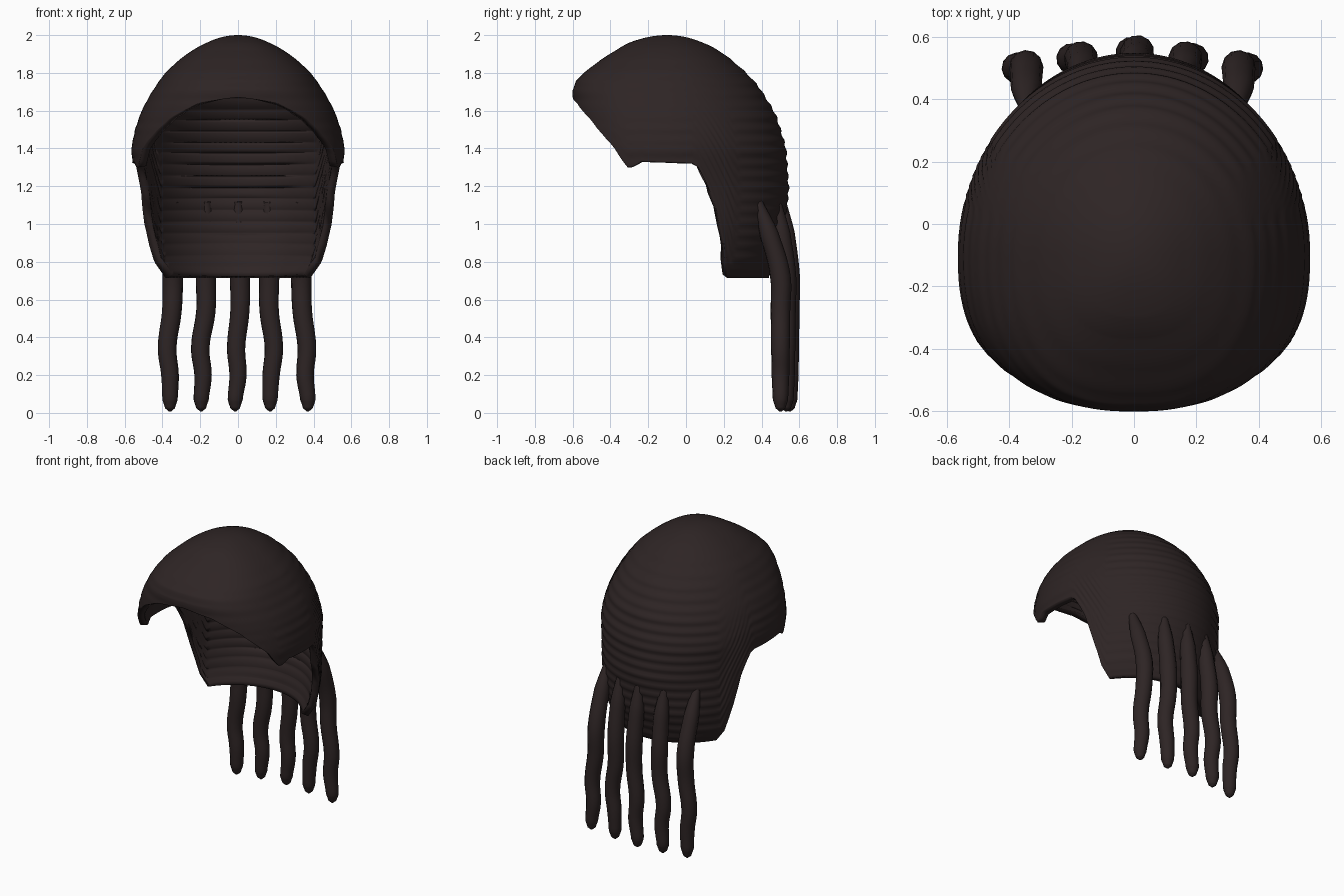
import bpy, bmesh, math

if "Cube" in bpy.data.objects:
    bpy.data.objects.remove(bpy.data.objects["Cube"])

hair = bpy.data.materials.new("dark_brown_hair")
hair.diffuse_color = (0.027, 0.018, 0.018, 1)
hair.use_nodes = True
hair.node_tree.nodes["Principled BSDF"].inputs["Base Color"].default_value = hair.diffuse_color


def lerp(table, v):
    """Piecewise linear lookup in (key, value) pairs with rising keys."""
    if v <= table[0][0]:
        return table[0][1]
    for (a, p), (b, q) in zip(table, table[1:]):
        if v <= b:
            return p + (q - p) * (v - a) / (b - a)
    return table[-1][1]


def key(z):
    """Height key that keeps the crown round between table entries."""
    return -math.sqrt(max(0, 2 - z))


def by_height(table):
    return [(key(z), v) for z, v in table]


# Section sizes by height: half width, reach to the front, reach to the back
WIDTH = by_height([(.715, .475), (.8, .53), (1, .555), (1.2, .55), (1.4, .565), (1.5, .545),
                   (1.6, .51), (1.7, .455), (1.8, .385), (1.9, .27), (1.96, .165), (2, 0)])
FRONT = by_height([(1.3, .475), (1.6, .5), (1.71, .5), (1.76, .48), (1.8, .44), (1.855, .37),
                   (1.92, .27), (1.96, .2), (1.985, .12), (2, 0)])
BACK = by_height([(.715, .54), (.93, .615), (1.18, .645), (1.4, .63), (1.58, .575),
                  (1.74, .475), (1.84, .375), (1.91, .285), (1.96, .19), (2, 0)])
# Height of the lower rim by angle from the front
RIM = [(0, 1.67), (20, 1.64), (38, 1.56), (50, 1.475), (59, 1.41), (65, 1.34), (69, 1.30),
       (73, 1.30), (78, 1.33), (104, 1.32), (107, 1.26), (112.5, 1.13), (119, .92),
       (124, .76), (126, .715), (180, .715)]
CY = -0.1


def shell_point(deg, t):
    d = abs(deg)
    rim = lerp(RIM, d)
    z = 2 - (2 - rim) * t ** 1.6
    c, s = math.cos(math.radians(d)), math.sin(math.radians(d))
    p = 2 / 2.5 if c > 0 else 1          # squarer at the front
    reach = lerp(FRONT if c > 0 else BACK, key(z))
    # small combed ridges, strongest at the back
    k = 1 + (.002 + .005 * max(0, -c)) * math.sin(z * 2 * math.pi / .062)
    x = k * lerp(WIDTH, key(z)) * abs(s) ** p * (1 if deg >= 0 else -1)
    y = CY - k * reach * abs(c) ** p * (1 if c > 0 else -1)
    return x, y, z


# Hair cap: open shell from the crown to the rim
COLS, ROWS = 120, 120
bm = bmesh.new()
crown = bm.verts.new((0, CY, 2))
rings = [[bm.verts.new(shell_point(-180 + 360 * i / COLS, j / ROWS)) for i in range(COLS)]
         for j in range(1, ROWS + 1)]
for i in range(COLS):
    n = (i + 1) % COLS
    bm.faces.new((crown, rings[0][i], rings[0][n]))
    for a, b in zip(rings, rings[1:]):
        bm.faces.new((a[i], b[i], b[n], a[n]))
bmesh.ops.recalc_face_normals(bm, faces=bm.faces)
if sum(f.normal.z for f in bm.faces) < 0:
    bmesh.ops.reverse_faces(bm, faces=bm.faces)
me = bpy.data.meshes.new("hair_cap")
bm.to_mesh(me)
bm.free()
cap = bpy.data.objects.new("hair_cap", me)
bpy.context.collection.objects.link(cap)
me.materials.append(hair)
solid = cap.modifiers.new("thickness", 'SOLIDIFY')
solid.thickness = 0.045
solid.offset = -1


def finish(ob, angle):
    bpy.ops.object.select_all(action='DESELECT')
    ob.select_set(True)
    bpy.context.view_layer.objects.active = ob
    if ob.type == 'CURVE':
        bpy.ops.object.convert(target='MESH')
    bpy.ops.object.shade_smooth_by_angle(angle=math.radians(angle))


finish(cap, 40)

# Hanging locks: x positions from the root to the tip, and depth
HEIGHTS = [1.12, .95, .72, .54, .34, .2, .07, .025, .008]
LOCKS = [
    ([-.34, -.345, -.345, -.35, -.375, -.36, -.36], .50),
    ([-.17, -.165, -.17, -.17, -.2, -.185, -.195], .53),
    ([0, .005, .01, .01, -.01, 0, -.015], .55),
    ([.16, .165, .165, .165, .19, .175, .17], .53),
    ([.33, .335, .335, .34, .365, .355, .37], .50)]
RADII = [.5, .95, 1.05, 1, .95, .9, .78, .5, .12]
for k, (xs, y) in enumerate(LOCKS):
    xs = xs + [xs[-1]] * 2
    root = CY - .035 + .64 * math.sqrt(1 - (xs[0] / .55) ** 2)
    cu = bpy.data.curves.new("hanging_lock", 'CURVE')
    cu.dimensions = '3D'
    cu.bevel_depth = .052
    cu.bevel_resolution = 4
    cu.resolution_u = 5
    cu.use_fill_caps = True
    sp = cu.splines.new('BEZIER')
    sp.bezier_points.add(len(xs) - 1)
    for i, bp in enumerate(sp.bezier_points):
        py = root if i == 0 else root * .5 + y * .5 if i == 1 else y
        bp.co = (xs[i], py, HEIGHTS[i])
        bp.radius = RADII[i]
        bp.handle_left_type = bp.handle_right_type = 'AUTO'
    cu.materials.append(hair)
    lock = bpy.data.objects.new(f"hanging_lock_{k + 1}", cu)
    bpy.context.collection.objects.link(lock)
    finish(lock, 60)
